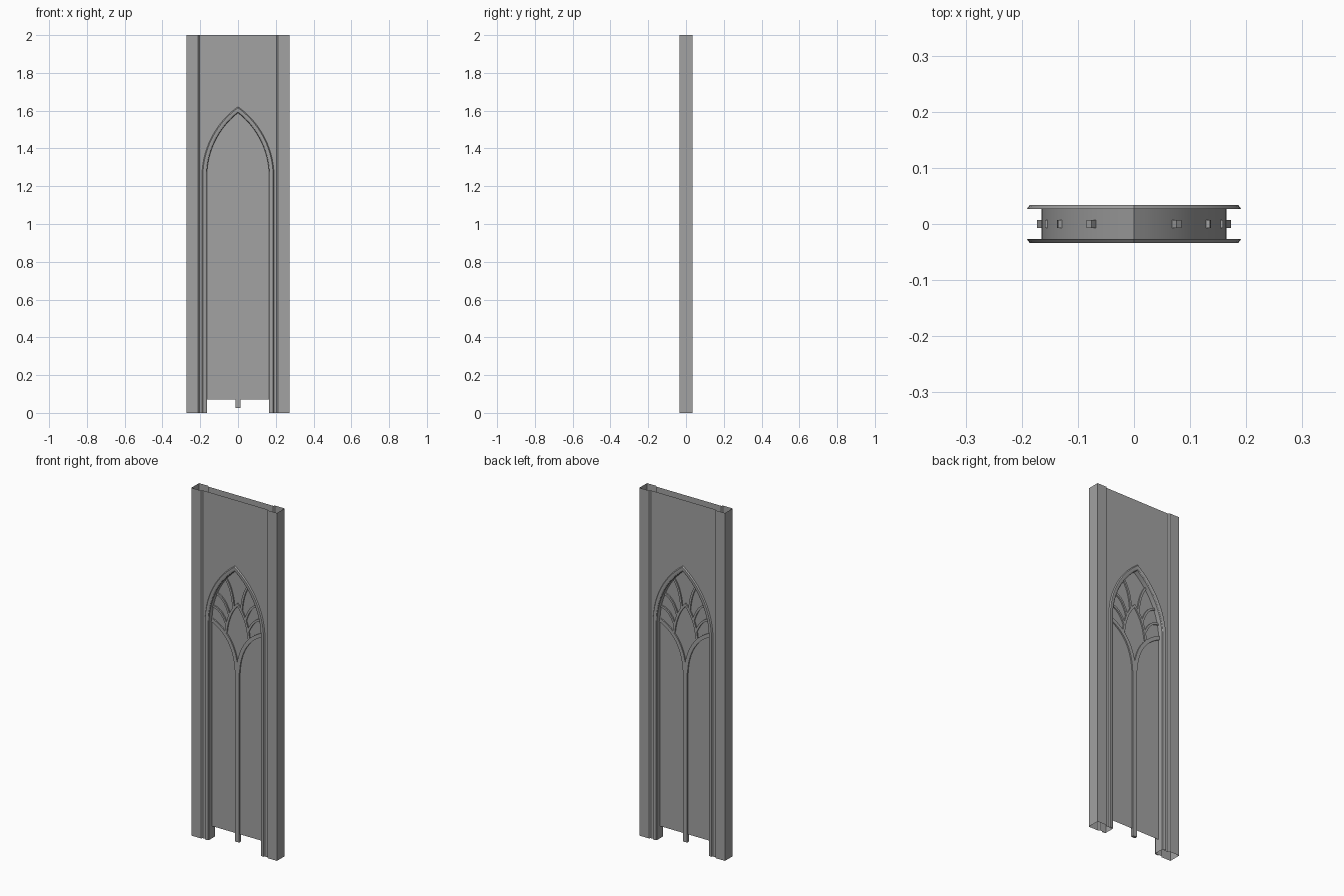
import bpy, bmesh, math

if "Cube" in bpy.data.objects:
    bpy.data.objects.remove(bpy.data.objects["Cube"])

H = 2.0                       # panel height
WALL_Y, PIER_Y = 0.027, 0.035  # half depths
IN_X, SPRING, CX = 0.165, 1.25, 0.265   # opening half width, spring line, arc centre offset

stone = bpy.data.materials.new("grey_stone")
stone.diffuse_color = (0.36, 0.36, 0.36, 1)
stone.use_nodes = True
stone.node_tree.nodes["Principled BSDF"].inputs["Base Color"].default_value = stone.diffuse_color


def make(name, faces, sx=(1, -1), sy=(1, -1)):
    """Build an object from faces of the front right quarter, mirrored in x and y."""
    bm = bmesh.new()
    for a in sx:
        for b in sy:
            for f in faces:
                vs = [bm.verts.new((x * a, y * b, z)) for x, y, z in f]
                bm.faces.new(vs if a * b > 0 else vs[::-1])
    bmesh.ops.remove_doubles(bm, verts=bm.verts, dist=1e-5)
    me = bpy.data.meshes.new(name)
    bm.to_mesh(me)
    bm.free()
    me.materials.append(stone)
    me.polygons.foreach_set("use_smooth", [True] * len(me.polygons))
    me.set_sharp_from_angle(angle=math.radians(30))
    ob = bpy.data.objects.new(name, me)
    bpy.context.collection.objects.link(ob)
    return ob


def arch(o, n=14, base=0.0):
    """Right half of the pointed arch, offset outward by o, from the floor to the apex."""
    r = IN_X + CX + o
    end = math.acos(CX / r)
    pts = [(IN_X + o, base)]
    for i in range(n + 1):
        t = end * i / n
        pts.append((max(0.0, r * math.cos(t) - CX), SPRING + r * math.sin(t)))
    return pts


# Hollow wall with side piers, open at top and bottom
section = [(IN_X, WALL_Y), (0.205, WALL_Y), (0.212, PIER_Y), (0.2725, PIER_Y), (0.2725, 0)]
faces = [[(x0, -y0, 0), (x1, -y1, 0), (x1, -y1, H), (x0, -y0, H)]
         for (x0, y0), (x1, y1) in zip(section, section[1:])]
inner = arch(0)
for (x0, z0), (x1, z1) in zip(inner[1:], inner[2:]):
    faces.append([(x1, -WALL_Y, z1), (x0, -WALL_Y, z0), (x0, -WALL_Y, H), (x1, -WALL_Y, H)])
make("wall", faces)

# Reveal lining the opening
make("arch_reveal", [[(x0, -WALL_Y, z0), (x1, -WALL_Y, z1), (x1, 0, z1), (x0, 0, z0)]
                     for (x0, z0), (x1, z1) in zip(inner, inner[1:])])

# Raised moulding around the opening on both faces
profile = [(0, WALL_Y), (0.003, 0.031), (0.010, 0.0335), (0.021, 0.0335), (0.026, WALL_Y)]
faces = []
for (o0, y0), (o1, y1) in zip(profile, profile[1:]):
    a, b = arch(o0), arch(o1)
    for i in range(len(a) - 1):
        faces.append([(a[i][0], -y0, a[i][1]), (b[i][0], -y1, b[i][1]),
                      (b[i + 1][0], -y1, b[i + 1][1]), (a[i + 1][0], -y0, a[i + 1][1])])
make("arch_moulding", faces)

# Thin pane filling the opening
right = arch(0, base=0.07)
outline = right + [(-x, z) for x, z in right[-2::-1]]
make("pane", [[(x, 0, z) for x, z in outline]], sx=(1,), sy=(1,))


def bar(name, a, m, b, width, depth=0.0075, n=10, sx=(1, -1)):
    """Square section bar along a curve through a, m and b (x, z)."""
    c = [2 * m[k] - (a[k] + b[k]) / 2 for k in (0, 1)]
    rings = []
    for i in range(n + 1):
        t = i / n
        x, z = [(1 - t) ** 2 * a[k] + 2 * t * (1 - t) * c[k] + t * t * b[k] for k in (0, 1)]
        dx, dz = [(1 - t) * (c[k] - a[k]) + t * (b[k] - c[k]) for k in (0, 1)]
        s = width / 2 / math.hypot(dx, dz)
        px, pz = dz * s, -dx * s
        rings.append([(x - px, -depth, z - pz), (x + px, -depth, z + pz),
                      (x + px, depth, z + pz), (x - px, depth, z - pz)])
    faces = [rings[0][::-1], rings[-1]]
    for r, q in zip(rings, rings[1:]):
        faces += [[r[k], r[(k + 1) % 4], q[(k + 1) % 4], q[k]] for k in range(4)]
    make(name, faces, sx=sx, sy=(1,))


# Tracery: central mullion, branching arches, lozenge head and side cusps
bar("mullion", (0, 0.025), (0, 0.52), (0, 1.02), 0.025, n=1, sx=(1,))
bar("lower_arches", (0.004, 1.0), (0.05, 1.165), (0.169, 1.262), 0.021)
bar("lozenge_head", (0.073, 1.21), (0.048, 1.315), (-0.003, 1.392), 0.013)
bar("low_cusps", (0.158, 1.338), (0.108, 1.318), (0.066, 1.25), 0.012)
bar("middle_cusps", (0.136, 1.418), (0.087, 1.388), (0.052, 1.315), 0.012)
bar("high_cusps", (0.08, 1.527), (0.043, 1.46), (0.025, 1.365), 0.012)
